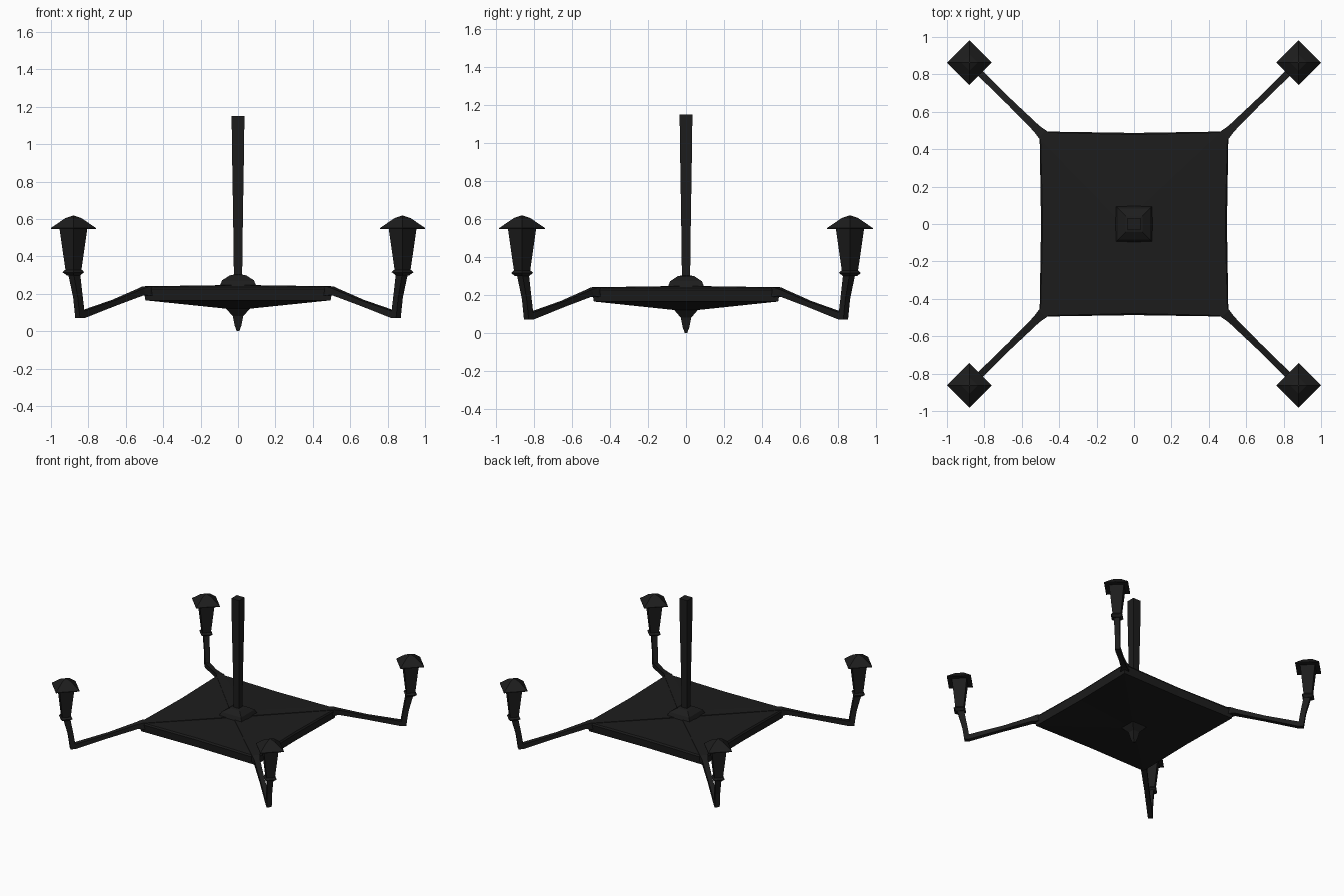
import bpy, bmesh, math
from mathutils import Vector

if "Cube" in bpy.data.objects:
    bpy.data.objects.remove(bpy.data.objects["Cube"])

YS = 0.98  # the model is slightly narrower in y than in x

mat = bpy.data.materials.new("black_iron")
mat.diffuse_color = (0.012, 0.012, 0.012, 1)
mat.use_nodes = True
mat.node_tree.nodes["Principled BSDF"].inputs["Base Color"].default_value = mat.diffuse_color


def loft(name, rings):
    """Skin a list of equal-length vertex loops and cap both ends."""
    bm = bmesh.new()
    loops = [[bm.verts.new(p) for p in r] for r in rings]
    n = len(loops[0])
    for a, b in zip(loops, loops[1:]):
        for i in range(n):
            j = (i + 1) % n
            bm.faces.new((a[i], a[j], b[j], b[i]))
    bm.faces.new(loops[0][::-1])
    bm.faces.new(loops[-1])
    bmesh.ops.remove_doubles(bm, verts=bm.verts, dist=1e-5)
    bmesh.ops.recalc_face_normals(bm, faces=bm.faces)
    me = bpy.data.meshes.new(name)
    bm.to_mesh(me)
    bm.free()
    me.materials.append(mat)
    ob = bpy.data.objects.new(name, me)
    bpy.context.collection.objects.link(ob)
    return ob


def square(r, z, cx=0, cy=0, diamond=False):
    """Four-sided ring: half side r, or corner radius r for a diamond."""
    if diamond:
        pts = [(r, 0), (0, r), (-r, 0), (0, -r)]
    else:
        pts = [(r, r * YS), (-r, r * YS), (-r, -r * YS), (r, -r * YS)]
    return [(cx + x, cy + y, z) for x, y in pts]


def tower(name, profile, **kw):
    return loft(name, [square(r, z, **kw) for r, z in profile])


def plate_ring(r, z, dent):
    """Square ring with edge midpoints pulled slightly inwards."""
    m, y = r - dent, r * YS
    return [(r, y, z), (0, m * YS, z), (-r, y, z), (-m, 0, z),
            (-r, -y, z), (0, -m * YS, z), (r, -y, z), (m, 0, z)]


# Centre plate with shallow pyramid underside
loft("plate", [plate_ring(0.06, 0.12, 0), plate_ring(0.495, 0.165, 0.008),
               plate_ring(0.505, 0.225, 0.008), plate_ring(0.50, 0.237, 0.012),
               plate_ring(0.06, 0.242, 0)])

# Finial, boss and hanging post
tower("bottom_finial", [(0.007, 0), (0.018, 0.03), (0.028, 0.08), (0.065, 0.122)])
tower("post_boss", [(0.1, 0.236), (0.085, 0.272), (0.045, 0.298), (0.02, 0.303)])
tower("post", [(0.022, 0.29), (0.026, 0.6), (0.031, 0.9), (0.034, 1.12), (0.034, 1.15)])

# Arm side profile: upper x, upper z, lower x, lower z, sideways half width
ARM = [(0.06, 0.246, 0.06, 0.2, 0.03), (0.49, 0.24, 0.49, 0.19, 0.02),
       (0.52, 0.228, 0.51, 0.195, 0.015), (0.66, 0.168, 0.66, 0.138, 0.012),
       (0.8325, 0.108, 0.8325, 0.07, 0.0125), (0.8335, 0.108, 0.8575, 0.07, 0.0125),
       (0.842, 0.18, 0.869, 0.18, 0.0125), (0.86, 0.315, 0.895, 0.315, 0.015)]

for sx in (-1, 1):
    for sy in (-1, 1):
        tag = ("front" if sy < 0 else "back") + ("_left" if sx < 0 else "_right")

        # Diagonal arm ending in an upright stem
        rings = []
        for ux, uz, lx, lz, w in ARM:
            rings.append([(sx * (x + s * w), sy * (x * YS - s * w), z)
                          for x, z, s in ((ux, uz, 1), (ux, uz, -1),
                                          (lx, lz, -1), (lx, lz, 1))])
        loft("arm_" + tag, rings)

        # Lantern: collar, flared body and pointed cap
        at = dict(cx=sx * 0.88, cy=sy * 0.863, diamond=True)
        tower("collar_" + tag, [(0.035, 0.298), (0.058, 0.315), (0.045, 0.328)], **at)
        tower("lantern_" + tag, [(0.04, 0.31), (0.056, 0.42), (0.075, 0.553)], **at)
        tower("cap_" + tag, [(0.12, 0.547), (0.12, 0.552), (0.044, 0.604), (0.003, 0.618)], **at)
